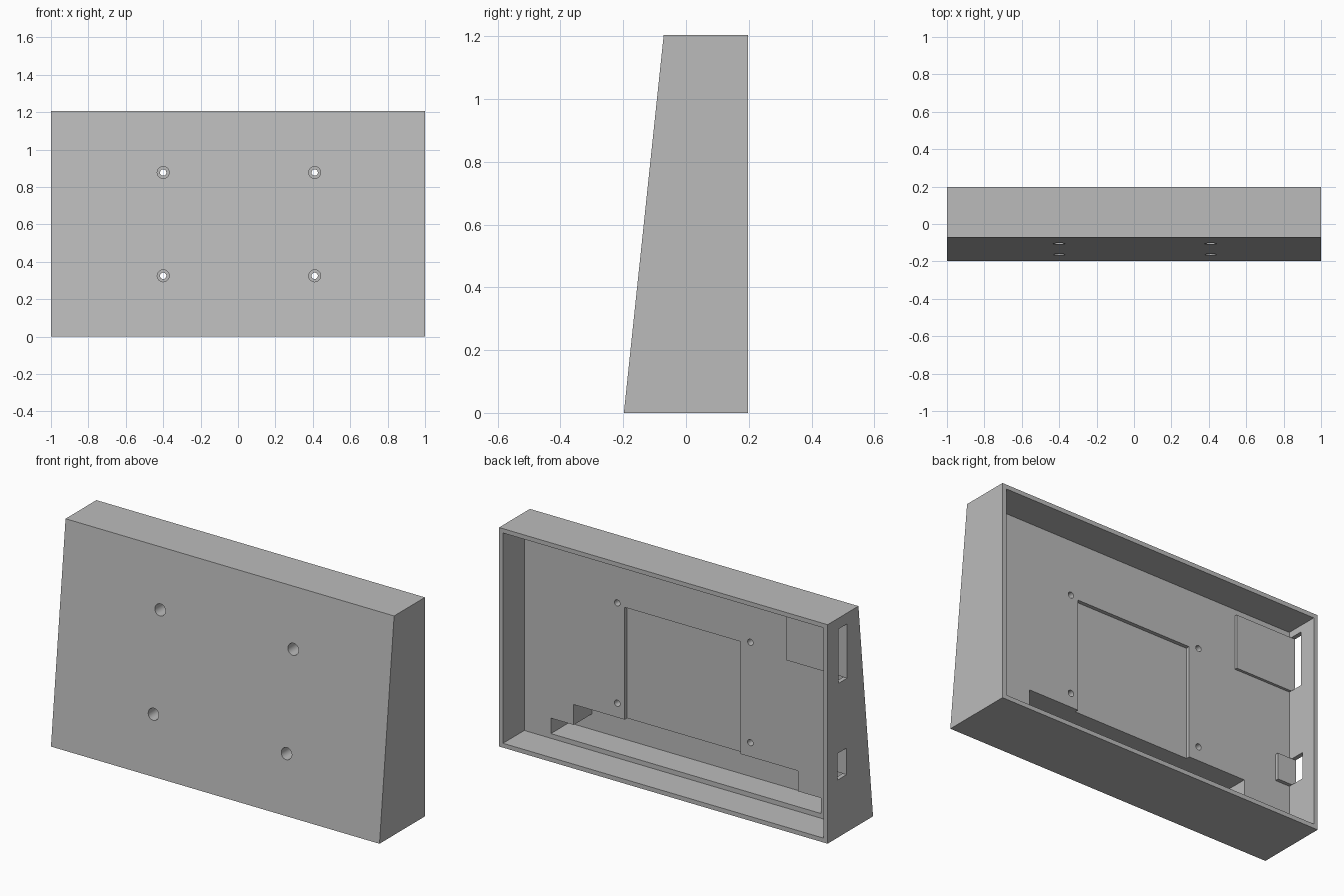
import bpy, bmesh
from mathutils import Matrix

cube = bpy.data.objects.get("Cube")
if cube:
    bpy.data.objects.remove(cube, do_unlink=True)

GREY = (0.5, 0.5, 0.5, 1)
mat = bpy.data.materials.new("plain_grey")
mat.use_nodes = True
mat.diffuse_color = GREY
mat.node_tree.nodes["Principled BSDF"].inputs["Base Color"].default_value = GREY

BACK, FRONT, HEIGHT = 0.197, -0.198, 1.205
WALL = 0.024        # rim thickness
FLOOR = 0.012       # y of the inside panel
SLOT = -0.145       # y of the deep slot's end


def make(name, bm):
    bmesh.ops.recalc_face_normals(bm, faces=bm.faces)
    mesh = bpy.data.meshes.new(name)
    bm.to_mesh(mesh)
    bm.free()
    mesh.materials.append(mat)
    obj = bpy.data.objects.new(name, mesh)
    bpy.context.collection.objects.link(obj)
    return obj


def box(name, xs, ys, zs):
    bm = bmesh.new()
    size = [b - a for a, b in (xs, ys, zs)]
    mid = [(a + b) / 2 for a, b in (xs, ys, zs)]
    bmesh.ops.create_cube(bm, size=1, matrix=Matrix.Translation(mid) @ Matrix.Diagonal((*size, 1)))
    return make(name, bm)


def rod(name, x, z, ys, radius):
    bm = bmesh.new()
    place = Matrix.Translation((x, sum(ys) / 2, z)) @ Matrix.Rotation(1.5707963, 4, "X")
    bmesh.ops.create_cone(bm, cap_ends=True, segments=32, radius1=radius, radius2=radius,
                          depth=ys[1] - ys[0], matrix=place)
    return make(name, bm)


def combine(target, tool, operation="DIFFERENCE"):
    mod = target.modifiers.new("combine", "BOOLEAN")
    mod.operation = operation
    mod.solver = "EXACT"
    mod.object = tool
    bpy.context.view_layer.objects.active = target
    bpy.ops.object.modifier_apply(modifier=mod.name)
    bpy.data.objects.remove(tool, do_unlink=True)


# Wedge shell: side profile extruded across the width
bm = bmesh.new()
profile = [(FRONT, 0), (BACK, 0), (BACK, HEIGHT), (-0.071, HEIGHT)]
face = bm.faces.new([bm.verts.new((-1, y, z)) for y, z in profile])
side = bmesh.ops.extrude_face_region(bm, geom=[face])["geom"]
bmesh.ops.translate(bm, vec=(2, 0, 0), verts=[v for v in side if isinstance(v, bmesh.types.BMVert)])
body = make("wedge_housing", bm)

# Open back, stepped deep slot and shallow centre recess
combine(body, box("cavity", (-1 + WALL, 1 - WALL), (FLOOR, 0.4), (WALL, HEIGHT - WALL)))
combine(body, box("lower_slot", (-0.83, 0.814), (SLOT, 0.05), (0.05, 0.135)))
combine(body, box("upper_slot", (-0.69, 0.675), (SLOT, 0.05), (0.1, 0.247)))
combine(body, box("centre_recess", (-0.34, 0.365), (-0.009, 0.05), (0.2, 0.865)))

# Raised pads beside the side ports, and the ports through the wall
for inner, pad_y, port_y, zs in [(-0.63, 0.027, 0.102, (0.846, 1.145)),
                                 (-0.888, 0.032, 0.113, (0.317, 0.463))]:
    combine(body, box("pad", (-0.99, inner), (0, pad_y), zs), "UNION")
    combine(body, box("port", (-1.1, -0.95), (pad_y, port_y), zs))

# Counterbored screw holes
for x in (-0.4, 0.41):
    for z in (0.325, 0.877):
        combine(body, rod("screw_hole", x, z, (-0.3, 0.1), 0.017))
        combine(body, rod("counterbore", x, z, (-0.3, -0.03), 0.032))

# Smooth hole walls, sharp everywhere else
bpy.ops.object.select_all(action="DESELECT")
body.select_set(True)
bpy.context.view_layer.objects.active = body
bpy.ops.object.shade_smooth_by_angle(angle=0.5)
